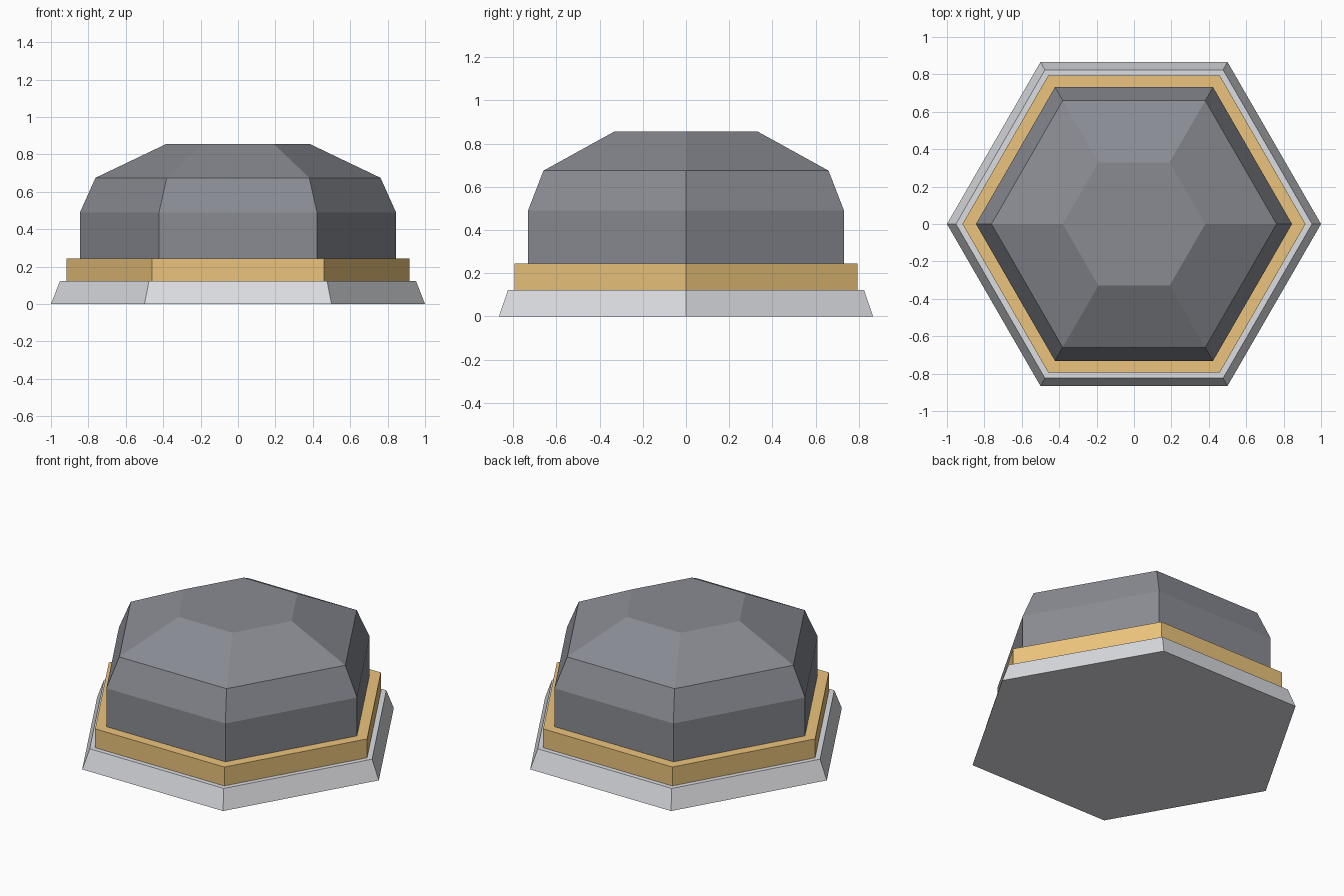
import bpy, bmesh
from math import cos, sin, pi

if "Cube" in bpy.data.objects:
    bpy.data.objects.remove(bpy.data.objects["Cube"])

SIDES = 6


def hex_part(name, profile, color=None):
    """Closed hexagonal solid from (corner radius, height) rings."""
    bm = bmesh.new()
    rings = [[bm.verts.new((r * cos(2 * pi * i / SIDES), r * sin(2 * pi * i / SIDES), z))
              for i in range(SIDES)] for r, z in profile]
    for low, high in zip(rings, rings[1:]):
        for i in range(SIDES):
            j = (i + 1) % SIDES
            bm.faces.new((low[i], low[j], high[j], high[i]))
    bm.faces.new(rings[0][::-1])
    bm.faces.new(rings[-1])
    mesh = bpy.data.meshes.new(name)
    bm.to_mesh(mesh)
    bm.free()
    obj = bpy.data.objects.new(name, mesh)
    bpy.context.collection.objects.link(obj)
    if color:
        mat = bpy.data.materials.new(name + "_color")
        mat.diffuse_color = color
        mat.use_nodes = True
        mat.node_tree.nodes["Principled BSDF"].inputs["Base Color"].default_value = mat.diffuse_color
        mesh.materials.append(mat)
    return obj


# Light tapered foot
hex_part("base_plinth", [(1.0, 0), (0.952, 0.123)], (0.72, 0.73, 0.76, 1))
# Gold band
hex_part("gold_band", [(0.917, 0.123), (0.917, 0.244)], (0.83, 0.55, 0.2, 1))
# Dark faceted dome
hex_part("dome", [(0.845, 0.244), (0.845, 0.49), (0.762, 0.675), (0.381, 0.857)],
         (0.25, 0.26, 0.29, 1))
